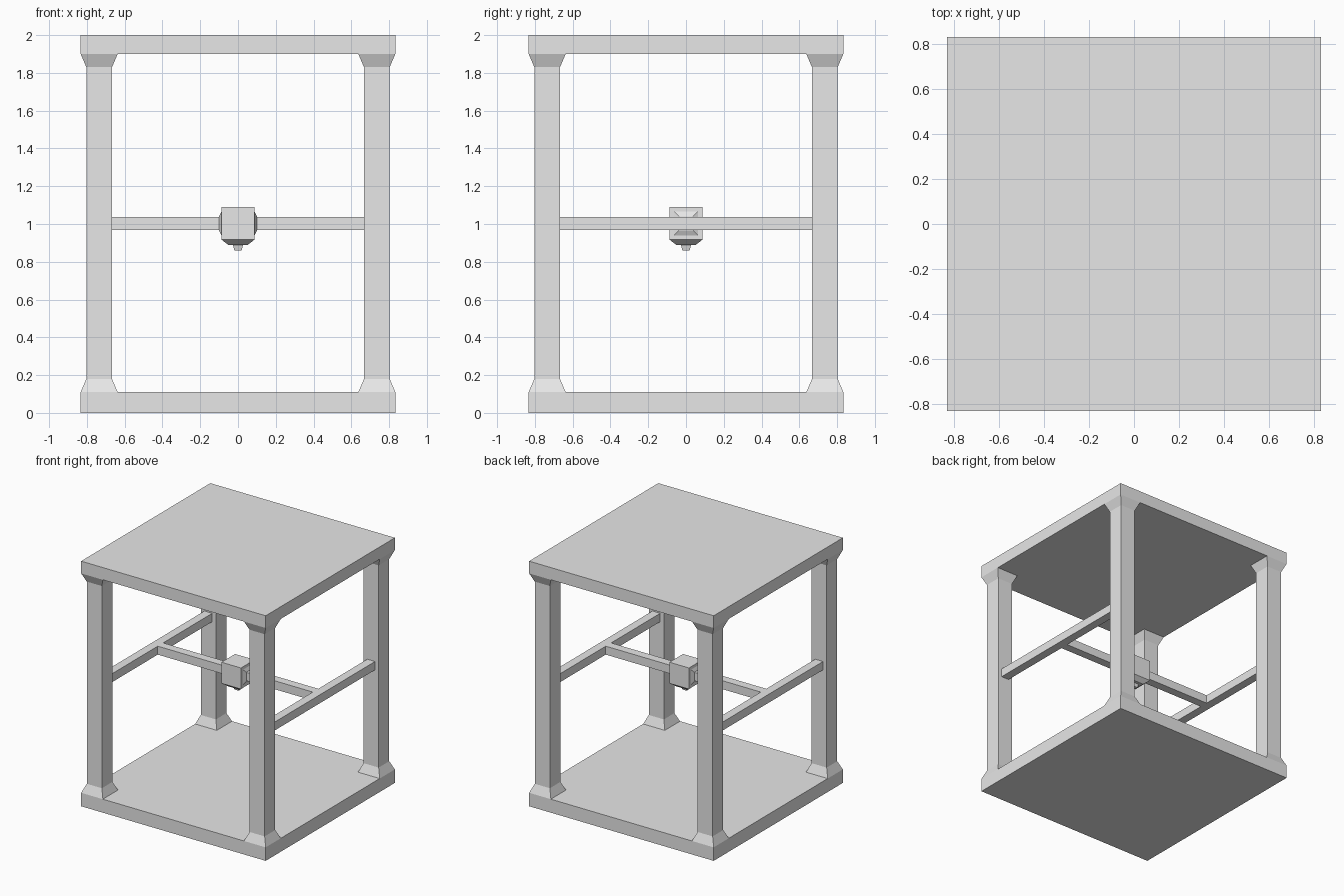
import bpy
import bmesh
from mathutils import Matrix, Vector

cube = bpy.data.objects.get("Cube")
if cube:
    bpy.data.objects.remove(cube, do_unlink=True)

# Single flat grey
grey = bpy.data.materials.new("light_grey")
grey.use_nodes = True
grey.diffuse_color = (0.8, 0.8, 0.8, 1)
grey.node_tree.nodes["Principled BSDF"].inputs["Base Color"].default_value = (0.8, 0.8, 0.8, 1)


def finish(name, bm):
    bmesh.ops.recalc_face_normals(bm, faces=bm.faces)
    mesh = bpy.data.meshes.new(name)
    bm.to_mesh(mesh)
    bm.free()
    mesh.materials.append(grey)
    obj = bpy.data.objects.new(name, mesh)
    bpy.context.collection.objects.link(obj)
    return obj


def box(name, low, high):
    """Box between two opposite corners."""
    low, high = Vector(low), Vector(high)
    bm = bmesh.new()
    bmesh.ops.create_cube(bm, size=1, matrix=Matrix.Translation((low + high) / 2)
                          @ Matrix.Diagonal((*(high - low), 1)))
    return finish(name, bm)


def square_loft(name, profile, place):
    """Square section lofted along local z; profile is (z, half width)."""
    bm = bmesh.new()
    rings = [[bm.verts.new((sx * h, sy * h, z)) for sx, sy in
              ((-1, -1), (1, -1), (1, 1), (-1, 1))] for z, h in profile]
    for a, b in zip(rings, rings[1:]):
        for i in range(4):
            j = (i + 1) % 4
            bm.faces.new((a[i], a[j], b[j], b[i]))
    bm.faces.new(rings[0])
    bm.faces.new(rings[-1])
    bm.transform(place)
    return finish(name, bm)


# Base and top plates
PLATE = 0.833
box("base_plate", (-PLATE, -PLATE, 0), (PLATE, PLATE, 0.11))
box("top_plate", (-PLATE, -PLATE, 1.9), (PLATE, PLATE, 2))

# Corner posts flared at both ends
POST = 0.735
post_profile = [(0.11, 0.098), (0.18, 0.068), (1.83, 0.068), (1.9, 0.098)]
for side, sx in (("left", 1), ("right", -1)):
    for end, sy in (("front", -1), ("back", 1)):
        square_loft(f"{end}_{side}_post", post_profile,
                    Matrix.Translation((sx * POST, sy * POST, 0)))

# Side rails between the posts, and the cross rail joining them
Z0, Z1, R = 0.968, 1.037, 0.035
for side, sx in (("left", 1), ("right", -1)):
    box(f"{side}_rail", (sx * POST - R, -0.667, Z0), (sx * POST + R, 0.667, Z1))
box("cross_rail", (-0.70, -R, Z0), (0.70, R, Z1))

# Carriage block with a tapered underside and nozzle
C = 0.088
box("carriage", (-C, -C, 0.918), (C, C, 1.09))
square_loft("carriage_funnel", [(0.918, C), (0.888, 0.05)], Matrix.Identity(4))
square_loft("nozzle", [(0.888, 0.026), (0.86, 0.019)], Matrix.Identity(4))

# Tapered collars where the cross rail enters the carriage
for side, sx in (("left", 1), ("right", -1)):
    place = Matrix.Translation((0, 0, 1.003)) @ Matrix.Rotation(sx * 1.5707963, 4, 'Y')
    square_loft(f"{side}_collar", [(C, 0.063), (0.1, 0.038)], place)
